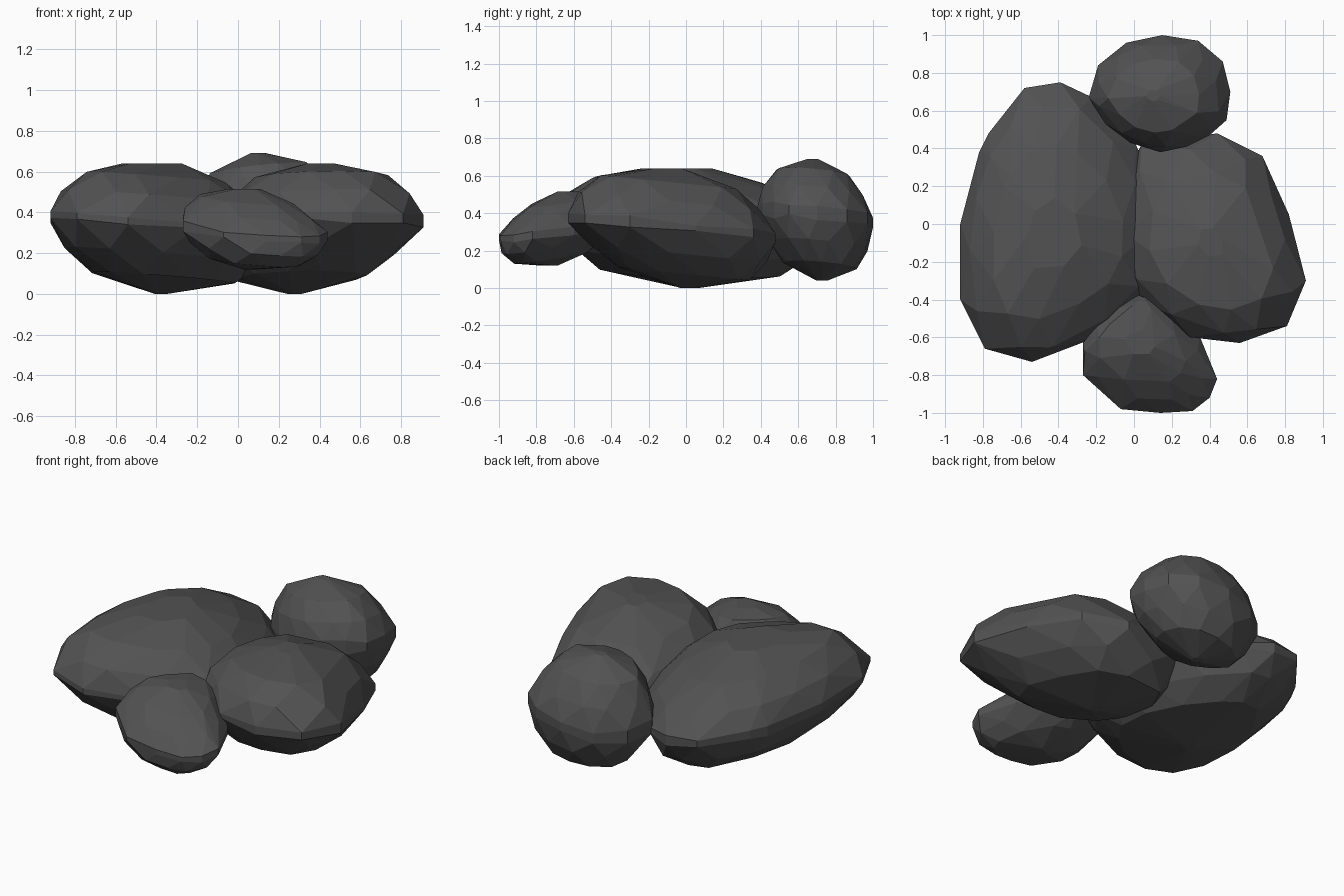
import bpy
import bmesh
import math
import random
from mathutils import Vector

if "Cube" in bpy.data.objects:
    bpy.data.objects.remove(bpy.data.objects["Cube"], do_unlink=True)

random.seed(11)

# One dark stone colour for every boulder
stone = bpy.data.materials.new("dark_grey_stone")
stone.use_nodes = True
stone_colour = (0.085, 0.085, 0.085, 1)
stone.diffuse_color = stone_colour
shader = next(n for n in stone.node_tree.nodes if n.type == "BSDF_PRINCIPLED")
shader.inputs["Base Color"].default_value = stone_colour
shader.inputs["Roughness"].default_value = 0.9


def ring(outline, middle, peak, size, height, shift):
    """Points of one shrunken copy of the outline on the way to a peak."""
    centre = middle.lerp(peak, height)
    points = []
    for i, point in enumerate(outline):
        neighbour = outline[(i + 1) % len(outline)]
        blend = random.uniform(0.3, 0.7) if shift else 0
        offset = point.lerp(neighbour, blend) - middle
        wobble = random.uniform(0.97, 1.02)
        points.append(centre + offset * size * wobble)
    return points


def boulder(name, outline, middle, tilt, top, bottom, caps, rim):
    """Faceted rock: a tilted girdle outline, domed to a top and a bottom."""
    middle, top, bottom = Vector(middle), Vector(top), Vector(bottom)
    level, points = [], []
    for x, y in outline:
        rise = (x - middle.x) * tilt[0] + (y - middle.y) * tilt[1]
        level.append(Vector((x, y, middle.z + rise)))
        # Blunt, uneven rim above and below the girdle
        for side in (-1, 1):
            lift = side * rim * random.uniform(0.2, 1)
            points.append(level[-1] + Vector((0, 0, lift)))

    for peak, cap in ((top, caps[0]), (bottom, caps[1])):
        for step, angle in enumerate((26, 50)):
            t = math.radians(angle)
            points += ring(level, middle, peak, math.cos(t), math.sin(t), step == 0)
        # Small facet that closes the dome; its points stay level
        for p in ring(level[::2], middle, peak, cap, 1, False):
            points.append(Vector((p.x, p.y, peak.z)))

    bm = bmesh.new()
    for p in points:
        bm.verts.new(p)
    bmesh.ops.convex_hull(bm, input=bm.verts[:])
    loose = [v for v in bm.verts if not v.link_faces]
    bmesh.ops.delete(bm, geom=loose, context="VERTS")
    # Merge nearly level triangles into broader facets
    bmesh.ops.dissolve_limit(bm, angle_limit=math.radians(5),
                             verts=bm.verts[:], edges=bm.edges[:])
    bmesh.ops.recalc_face_normals(bm, faces=bm.faces[:])
    mesh = bpy.data.meshes.new(name)
    bm.to_mesh(mesh)
    bm.free()
    mesh.materials.append(stone)
    obj = bpy.data.objects.new(name, mesh)
    bpy.context.collection.objects.link(obj)


# Long boulder on the right side
boulder("right_boulder",
        [(-.92, 0), (-.82, .38), (-.77, .48), (-.58, .72), (-.39, .75),
         (-.22, .67), (.01, .42), (.15, .1), (.16, -.2), (.04, -.43),
         (-.2, -.6), (-.54, -.73), (-.79, -.66), (-.92, -.4)],
        middle=(-.42, 0, .335), tilt=(-.07, -.03),
        top=(-.43, -.06, .64), bottom=(-.38, .02, 0), caps=(.27, .06), rim=.04)

# Broad boulder on the left side
boulder("left_boulder",
        [(.44, .48), (.68, .36), (.82, .05), (.91, -.3), (.81, -.54),
         (.56, -.63), (.3, -.6), (.04, -.42), (-.1, -.15), (-.08, .18),
         (.04, .42)],
        middle=(.4, -.08, .33), tilt=(0, -.1),
        top=(.41, -.1, .64), bottom=(.28, .01, 0), caps=(.14, .08), rim=.04)

# Small leaning stone in front
boulder("front_stone",
        [(-.27, -.63), (-.27, -.8), (-.07, -.98), (.14, -1), (.31, -.99),
         (.4, -.92), (.44, -.82), (.35, -.6), (.16, -.39), (0, -.37),
         (-.18, -.52)],
        middle=(.08, -.68, .32), tilt=(-.07, .13),
        top=(.03, -.62, .515), bottom=(.08, -.73, .12), caps=(.22, .15), rim=.03)

# Round stone at the back
boulder("back_stone",
        [(-.24, .67), (-.19, .84), (-.04, .96), (.15, 1), (.34, .97),
         (.47, .86), (.51, .7), (.49, .55), (.4, .47), (.28, .41),
         (.14, .38), (-.02, .43), (-.15, .53)],
        middle=(.14, .7, .37), tilt=(.1, -.09),
        top=(.1, .68, .69), bottom=(.15, .73, .04), caps=(.1, .1), rim=.05)
